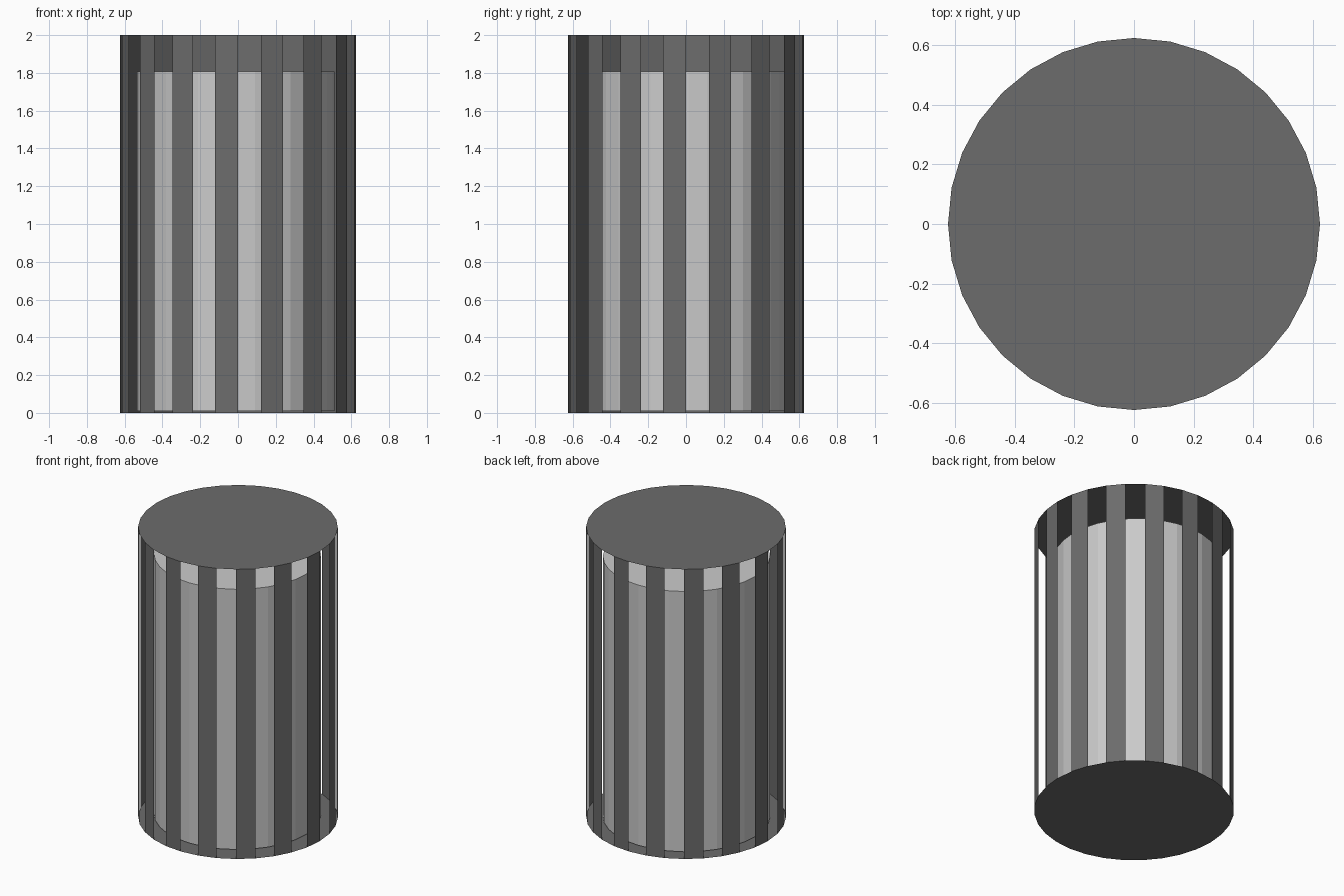
import bpy, bmesh
from math import cos, sin, tau

if "Cube" in bpy.data.objects:
    bpy.data.objects.remove(bpy.data.objects["Cube"])

SIDES = 32
RADIUS, HEIGHT = 0.625, 2.0


def material(name, grey):
    mat = bpy.data.materials.new(name)
    mat.diffuse_color = (grey, grey, grey, 1)
    mat.use_nodes = True
    mat.node_tree.nodes["Principled BSDF"].inputs["Base Color"].default_value = mat.diffuse_color
    return mat


def add_object(name, bm, mat=None):
    mesh = bpy.data.meshes.new(name)
    bm.to_mesh(mesh)
    bm.free()
    obj = bpy.data.objects.new(name, mesh)
    if mat:
        mesh.materials.append(mat)
    bpy.context.collection.objects.link(obj)
    return obj


def ring(bm, radius, z, cx=0, cy=0):
    return [bm.verts.new((cx + radius * cos(tau * i / SIDES),
                          cy + radius * sin(tau * i / SIDES), z))
            for i in range(SIDES)]


def drum(bm, low, high, step=1, start=0):
    # Capped drum; step 2 leaves every other side panel open
    bm.faces.new(low[::-1])
    bm.faces.new(high)
    for i in range(start, SIDES, step):
        j = (i + 1) % SIDES
        bm.faces.new((low[i], low[j], high[j], high[i]))


# Outer cage: thin sheet with lid, base and alternating slats
bm = bmesh.new()
drum(bm, ring(bm, RADIUS, 0), ring(bm, RADIUS, HEIGHT), step=2, start=1)
add_object("slatted_cage", bm, material("dark_grey", 0.15))

# Inner container: closed drum, slightly off centre and short of the lid
bm = bmesh.new()
drum(bm, ring(bm, 0.523, 0.01, -0.012, 0.012),
     ring(bm, 0.523, 1.807, -0.012, 0.012))
add_object("inner_container", bm)
